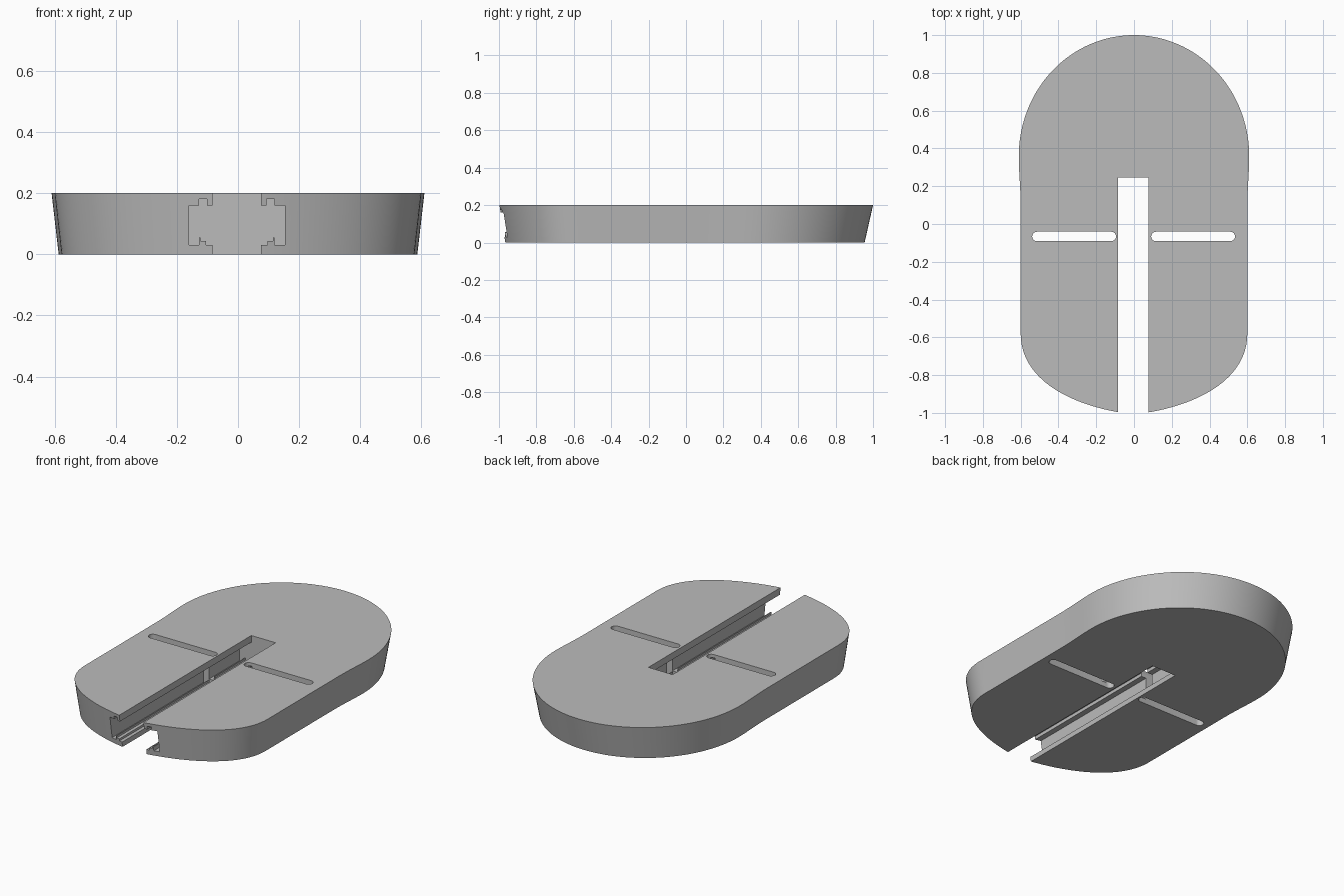
import bpy, bmesh, math
from mathutils import Vector
from mathutils.geometry import interpolate_bezier

cube = bpy.data.objects.get("Cube")
if cube:
    bpy.data.objects.remove(cube, do_unlink=True)

grey = bpy.data.materials.new("mid grey")
grey.use_nodes = True
grey.diffuse_color = (0.5, 0.5, 0.5, 1)
grey.node_tree.nodes["Principled BSDF"].inputs["Base Color"].default_value = (0.5, 0.5, 0.5, 1)


def loft(name, start, end):
    """Closed solid between two matching rings of points."""
    bm = bmesh.new()
    a = [bm.verts.new(p) for p in start]
    b = [bm.verts.new(p) for p in end]
    n = len(a)
    bm.faces.new(a)
    bm.faces.new(b)
    for i in range(n):
        j = (i + 1) % n
        bm.faces.new((a[i], a[j], b[j], b[i]))
    bmesh.ops.recalc_face_normals(bm, faces=bm.faces)
    mesh = bpy.data.meshes.new(name)
    bm.to_mesh(mesh)
    bm.free()
    mesh.materials.append(grey)
    obj = bpy.data.objects.new(name, mesh)
    bpy.context.collection.objects.link(obj)
    return obj


def curve(points, count):
    return [(p.x, p.y) for p in interpolate_bezier(*[Vector(q) for q in points], count)]


def mirrored(half):
    return half + [(-x, y) for x, y in reversed(half) if abs(x) > 1e-5]


# Outline of the right half: rounded back, slight waist, softer front corner
TOP = 0.2
steps = 32
half = [(0.61 * math.sin(i / steps * math.pi / 2), 0.36 + 0.64 * math.cos(i / steps * math.pi / 2))
        for i in range(steps)]
half += curve([(0.61, 0.36), (0.61, 0.27), (0.60, 0.2), (0.60, 0.08)], 10)
half += curve([(0.60, -0.58), (0.60, -0.84), (0.3, -0.975), (0, -1.008)], 30)
outline = mirrored(half)

# Body tapering slightly towards its base
base = loft("base_body",
            [(x * 0.962, y * 0.962 - 0.007, 0) for x, y in outline],
            [(x, y, TOP) for x, y in outline])

# Cross-section of the channel: open above and below, wide inside, with lipped grooves
section = mirrored([
    (0.08, -0.1), (0.08, 0.03), (0.1, 0.03), (0.1, 0.043), (0.119, 0.043), (0.119, 0.055),
    (0.124, 0.055), (0.124, 0.03), (0.157, 0.03), (0.157, 0.16), (0.124, 0.16),
    (0.124, 0.18), (0.098, 0.18), (0.098, 0.16), (0.08, 0.16), (0.08, 0.3)])
CENTRE = -0.004
cutters = [loft("channel_cutter", *[[(x + CENTRE, y, z) for x, z in section] for y in (-1.3, 0.245)])]

# Round-ended cross slots, one on each side
radius = 0.025
for side, name in ((-1, "right"), (1, "left")):
    ring = []
    for end, turn in ((0.197, -math.pi / 2), (-0.197, math.pi / 2)):
        for i in range(13):
            a = turn + math.pi * i / 12
            ring.append((side * 0.315 + CENTRE / 2 + end + radius * math.cos(a),
                         -0.066 + radius * math.sin(a)))
    cutters.append(loft(name + "_slot_cutter",
                        [(x, y, -0.1) for x, y in ring], [(x, y, 0.3) for x, y in ring]))

# Cut the channel and slots
bpy.ops.object.select_all(action="DESELECT")
base.select_set(True)
bpy.context.view_layer.objects.active = base
for cutter in cutters:
    cutter.hide_render = True
    mod = base.modifiers.new(cutter.name, "BOOLEAN")
    mod.operation = "DIFFERENCE"
    mod.solver = "EXACT"
    mod.object = cutter
    bpy.ops.object.modifier_apply(modifier=mod.name)
    bpy.data.objects.remove(cutter, do_unlink=True)

bpy.ops.object.shade_smooth_by_angle(angle=math.radians(30))
